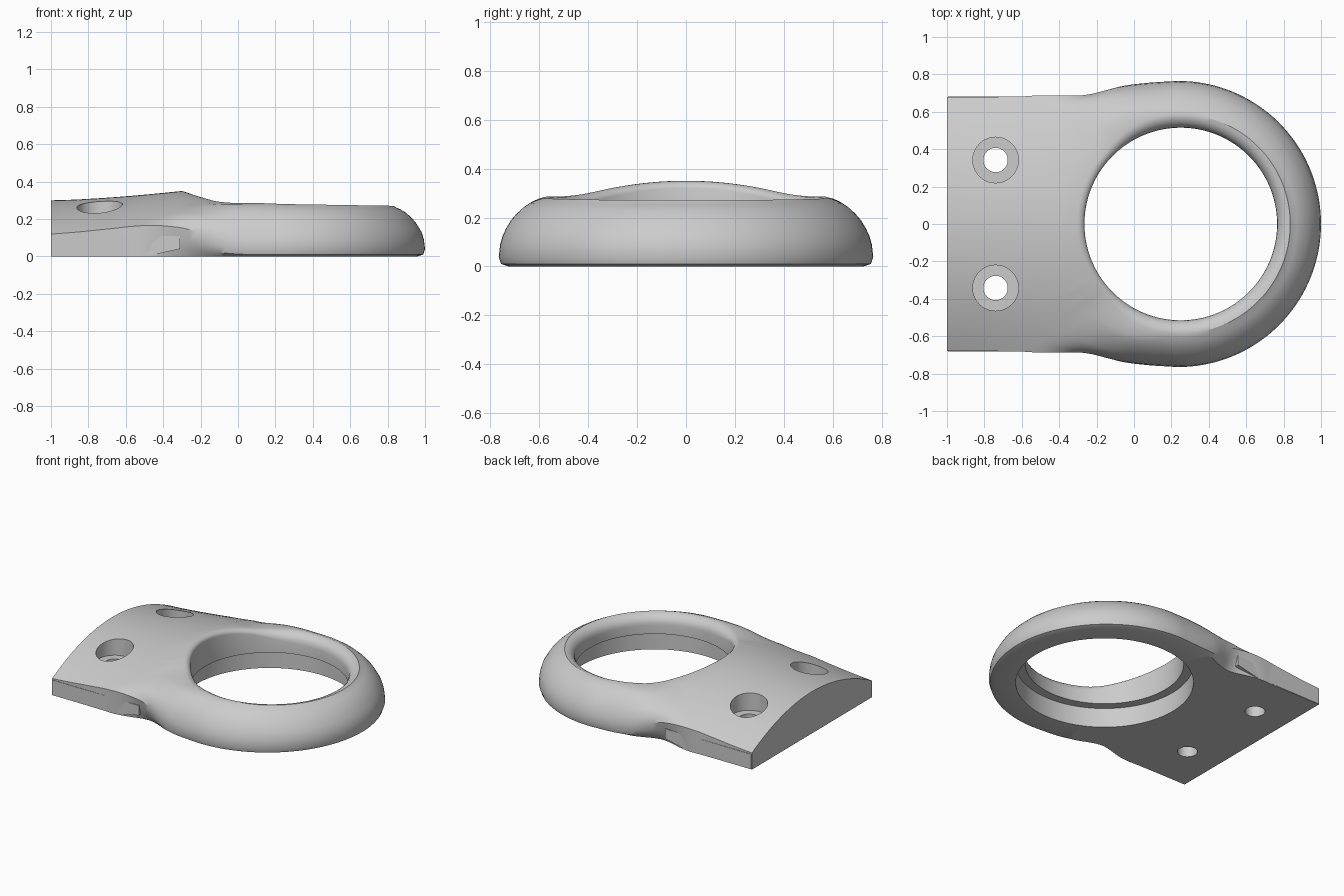
import bpy, bmesh, math
from mathutils import Vector

cube = bpy.data.objects.get("Cube")
if cube:
    bpy.data.objects.remove(cube, do_unlink=True)

grey = bpy.data.materials.new("light_grey")
grey.use_nodes = True
colour = (0.6, 0.6, 0.6, 1)
grey.diffuse_color = colour
grey.node_tree.nodes["Principled BSDF"].inputs["Base Color"].default_value = colour

HOLE = Vector((0.25, 0))
R_TOP, R_LOW, LEDGE = 0.515, 0.578, 0.14


def table(points, x):
    """Linear interpolation through rising x values."""
    if x <= points[0][0]:
        return points[0][1]
    for (x0, v0), (x1, v1) in zip(points, points[1:]):
        if x <= x1:
            return v0 + (v1 - v0) * (x - x0) / (x1 - x0)
    return points[-1][1]


def smooth(t):
    t = min(1, max(0, t))
    return t * t * (3 - 2 * t)


WIDTH = [(-1, .68), (-.75, .68), (-.6, .682), (-.45, .695), (-.3, .715),
         (-.1, .74), (.1, .757), (.235, .765)]
RIM = [(-.3, .35), (-.2, .333), (-.1, .31), (0, .296), (.1, .287), (.25, .28), (.8, .27)]
# Rounded ring wall: inset from the outline, height
WALL = [(.04, 0), (.01, .01), (0, .04), (.006, .09), (.016, .125), (.03, .155),
        (.05, .188), (.072, .214), (.1, .24), (.13, .26), (.155, .271)]


def arch(x, y):
    """Height of the arched mounting plate."""
    s = min(1, max(0, (x + 1) / .7))
    return .30 + .05 * s ** 1.5 - (.18 - .03 * s) * (y / .68) ** 2


def section(p):
    """Closed cross-section running from the outline p to the hole."""
    x = p.x
    ray = p - HOLE
    length = ray.length
    u = ray / length
    b = smooth((.1 - x) / .65)
    edge = arch(x, p.y)
    fillet = .07 - .03 * b
    drop = .07 - .04 * b
    crest = HOLE + u * (R_TOP + fillet)
    rim_z = table(RIM, (HOLE + u * R_TOP).x)
    crest_z = rim_z * (1 - b) + arch(crest.x, crest.y) * b
    pts = []
    notch = .07 * math.exp(-((x + .27) / .15) ** 2) if x > -.99 else 0
    for i, (inset, z) in enumerate(WALL):
        ring = p - u * inset
        ring_z = z * (rim_z / .28 if i > 4 else 1)
        if i < 4:
            plate, plate_z = p, edge * i / 3
        else:
            plate = p.lerp(crest, (i - 3) / (len(WALL) - 3))
            plate_z = arch(plate.x, plate.y)
        q = ring.lerp(plate, b)
        # Undercut behind the side tabs
        fade = max(0, 1 - i / 5)
        q.y -= math.copysign(notch * fade, p.y) if abs(p.y) > .5 else 0
        pts.append((q.x, q.y, ring_z * (1 - b) + plate_z * b))
    # Rounded rim
    for k in range(6):
        a = math.pi / 2 * k / 5
        q = HOLE + u * (R_TOP + fillet * (1 - math.sin(a)))
        pts.append((q.x, q.y, crest_z - drop * (1 - math.cos(a))))
    # Stepped bore
    for r, z in ((R_TOP, LEDGE), (R_LOW, LEDGE), (R_LOW, 0)):
        q = HOLE + u * r
        pts.append((q.x, q.y, z))
    return pts


# Plan outline: round nose, tapering side, straight end
half = []
for i in range(36):
    a = math.pi / 2 * i / 36
    half.append(Vector((.235 + .765 * math.cos(a), .765 * math.sin(a))))
for i in range(41):
    x = .235 - 1.235 * i / 40
    half.append(Vector((x, table(WIDTH, x))))
for i in range(1, 17):
    half.append(Vector((-1, .68 * (1 - i / 16))))
outline = half + [Vector((p.x, -p.y)) for p in half[-2:0:-1]]


def finish(bm, name):
    bmesh.ops.recalc_face_normals(bm, faces=bm.faces)
    mesh = bpy.data.meshes.new(name)
    bm.to_mesh(mesh)
    bm.free()
    mesh.materials.append(grey)
    obj = bpy.data.objects.new(name, mesh)
    bpy.context.collection.objects.link(obj)
    return obj


def activate(obj):
    bpy.ops.object.select_all(action='DESELECT')
    obj.select_set(True)
    bpy.context.view_layer.objects.active = obj


# Body
bm = bmesh.new()
loops = [[bm.verts.new(c) for c in section(p)] for p in outline]
for i, a in enumerate(loops):
    b = loops[(i + 1) % len(loops)]
    for j in range(len(a)):
        k = (j + 1) % len(a)
        bm.faces.new((a[j], b[j], b[k], a[k]))
body = finish(bm, "mounting_body")

# Counterbored screw holes
for side in (-1, 1):
    for radius, low in ((.065, -.1), (.122, .17)):
        bpy.ops.mesh.primitive_cylinder_add(
            vertices=48, radius=radius, depth=.6 - low,
            location=(-.74, side * .342, (.6 + low) / 2))
        cutter = bpy.context.object
        cutter.name = "screw_hole_cutter"
        cutter.hide_render = True
        cutter.data.materials.append(grey)
        cut = body.modifiers.new("screw_hole", 'BOOLEAN')
        cut.object = cutter
        cut.operation = 'DIFFERENCE'
        cut.solver = 'EXACT'
        activate(body)
        bpy.ops.object.modifier_apply(modifier=cut.name)
        bpy.data.objects.remove(cutter, do_unlink=True)
activate(body)
bpy.ops.object.shade_smooth_by_angle(angle=math.radians(32))

# Flat side tabs with a sloped underside
TAB = [(-.995, .002), (-.47, .005), (-.31, .04), (-.31, .11), (-.995, .11)]
for side, name in ((1, "left_side_tab"), (-1, "right_side_tab")):
    bm = bmesh.new()
    face = bm.faces.new([bm.verts.new((x, side * .6, z)) for x, z in TAB])
    new = bmesh.ops.extrude_face_region(bm, geom=[face])["geom"]
    bmesh.ops.translate(bm, vec=(0, side * .083, 0),
                        verts=[v for v in new if isinstance(v, bmesh.types.BMVert)])
    finish(bm, name)
